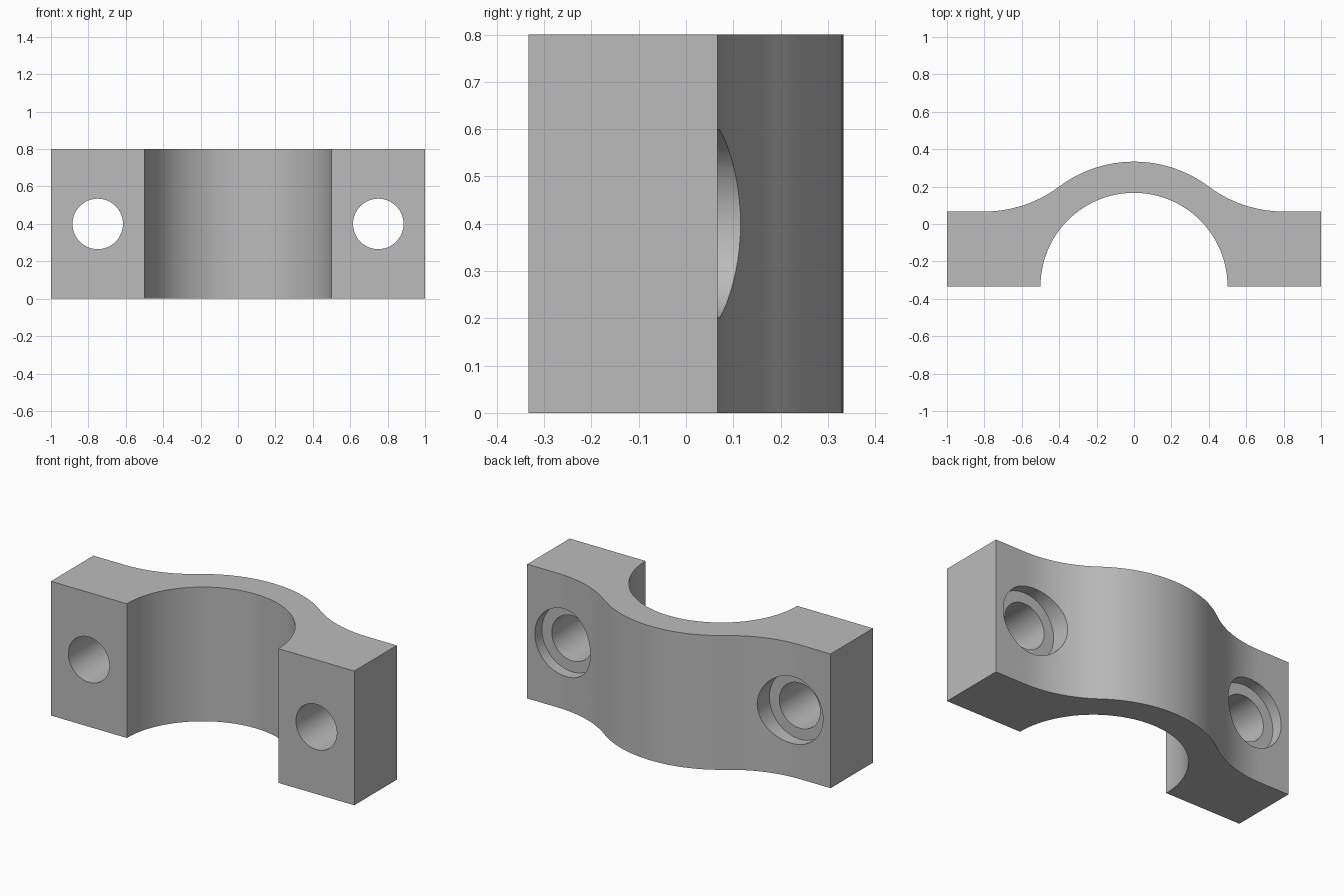
import bpy, bmesh
from math import sin, cos, radians, asin, pi

cube = bpy.data.objects.get("Cube")
if cube:
    bpy.data.objects.remove(cube, do_unlink=True)

HEIGHT, FRONT, FLANGE = 0.8, -1 / 3, 0.2 / 3
BORE_R, OUTER_R = 0.5, 2 / 3
BOLT_X, HOLE_R, RECESS_R, RECESS_FLOOR = 0.75, 0.135, 0.2, 0.0

steel = bpy.data.materials.new("plain_grey")
grey = (0.5, 0.5, 0.5, 1)
steel.use_nodes = True
steel.diffuse_color = grey
steel.node_tree.nodes["Principled BSDF"].inputs["Base Color"].default_value = grey


def arc(cx, cy, r, start, end, n):
    """Points on an arc, angles in radians."""
    return [(cx + r * cos(start + (end - start) * i / n),
             cy + r * sin(start + (end - start) * i / n)) for i in range(n + 1)]


# Right half of the outline: bore, front foot, flange, fillet, crown
turn = asin(0.6)
bore = arc(0, FRONT, BORE_R, pi / 2, 0, 24)
foot = [(1, FRONT), (1, FLANGE)]
fillet = arc(0.8, FLANGE + OUTER_R, OUTER_R, -pi / 2, -pi / 2 - (pi / 2 - turn * 1.0) + (pi / 2 - 2 * turn) + 0, 1)
sweep = asin(0.4 / OUTER_R)
fillet = arc(0.8, FLANGE + OUTER_R, OUTER_R, -pi / 2, -pi / 2 - sweep, 12)
crown = arc(0, FRONT, OUTER_R, pi / 2 - sweep, pi / 2, 12)[1:]
half = bore + foot + fillet + crown
outline = half + [(-x, y) for x, y in reversed(half[1:-1])]

# Extrude the outline into the clamp body
bm = bmesh.new()
base = bm.faces.new([bm.verts.new((x, y, 0)) for x, y in outline])
top = bmesh.ops.extrude_face_region(bm, geom=[base])["geom"]
bmesh.ops.translate(bm, vec=(0, 0, HEIGHT),
                    verts=[v for v in top if isinstance(v, bmesh.types.BMVert)])
bmesh.ops.recalc_face_normals(bm, faces=bm.faces)
mesh = bpy.data.meshes.new("clamp_half")
bm.to_mesh(mesh)
bm.free()
clamp = bpy.data.objects.new("clamp_half", mesh)
bpy.context.collection.objects.link(clamp)
mesh.materials.append(steel)


def bore_out(x, radius, y0, y1):
    """Cut a round hole along y, then discard the cutter."""
    bpy.ops.mesh.primitive_cylinder_add(
        vertices=48, radius=radius, depth=y1 - y0,
        location=(x, (y0 + y1) / 2, HEIGHT / 2), rotation=(radians(90), 0, 0))
    cutter = bpy.context.object
    cutter.name = "hole_cutter"
    cutter.hide_render = True
    cutter.data.materials.append(steel)
    mod = clamp.modifiers.new("hole", 'BOOLEAN')
    mod.operation, mod.solver, mod.object = 'DIFFERENCE', 'EXACT', cutter
    bpy.context.view_layer.objects.active = clamp
    bpy.ops.object.modifier_apply(modifier=mod.name)
    bpy.data.objects.remove(cutter, do_unlink=True)


# Bolt holes with recessed seats on the back
for side in (-1, 1):
    bore_out(side * BOLT_X, HOLE_R, -0.6, 0.6)
    bore_out(side * BOLT_X, RECESS_R, RECESS_FLOOR, 0.6)

bpy.ops.object.select_all(action='DESELECT')
clamp.select_set(True)
bpy.context.view_layer.objects.active = clamp
bpy.ops.object.shade_smooth_by_angle(angle=radians(30))
